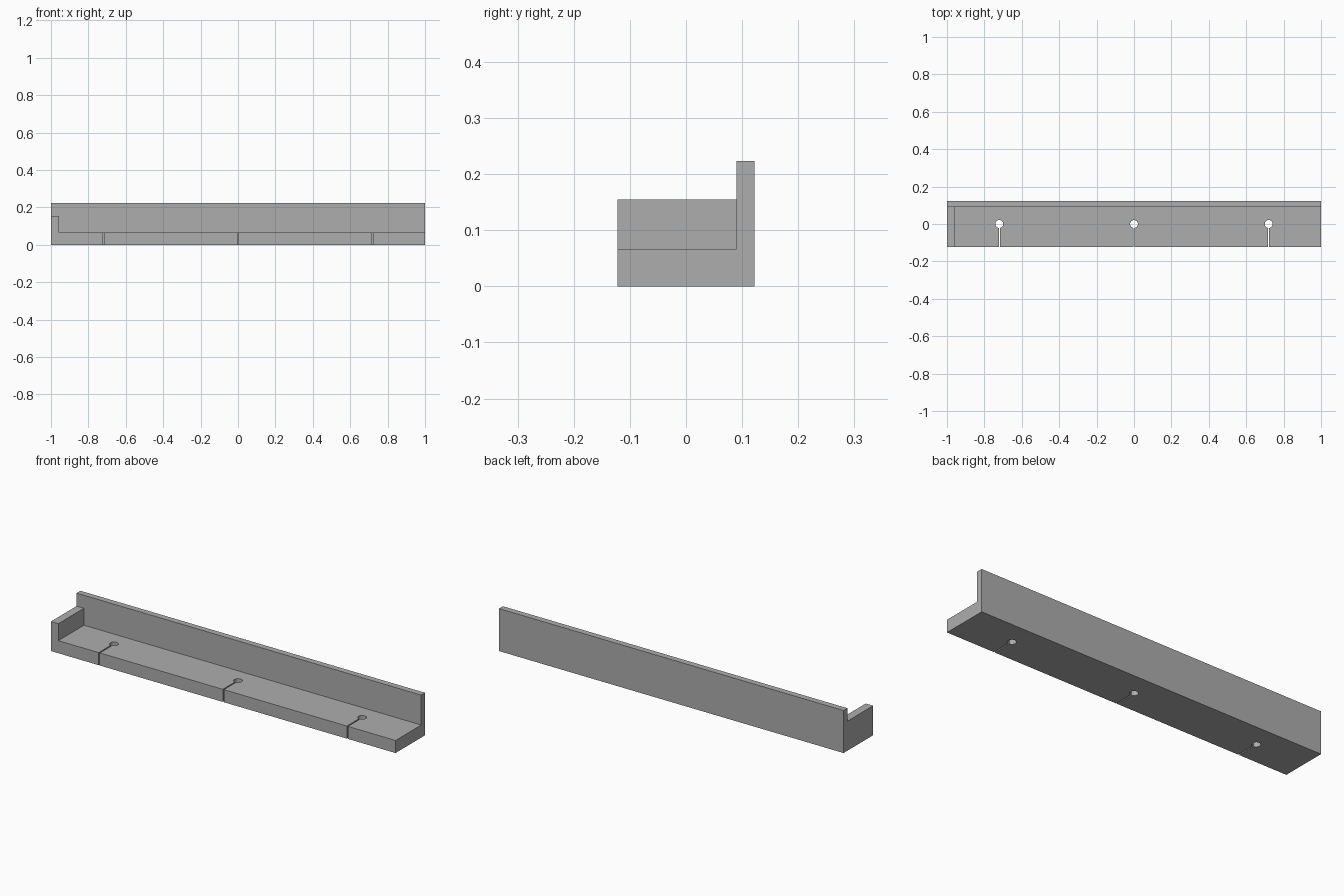
import bpy
import bmesh
from mathutils import Matrix

cube = bpy.data.objects.get("Cube")
if cube:
    bpy.data.objects.remove(cube, do_unlink=True)

BASE_Z, STOP_Z, WALL_Z = 0.066, 0.155, 0.223
FRONT, WALL_FRONT, BACK = -0.122, 0.09, 0.122
HOLE_R, SLOT_W = 0.021, 0.006

grey = bpy.data.materials.new("plain grey")
grey.use_nodes = True
colour = (0.42, 0.42, 0.42, 1)
grey.diffuse_color = colour
grey.node_tree.nodes["Principled BSDF"].inputs["Base Color"].default_value = colour


def finish(name, bm):
    bmesh.ops.recalc_face_normals(bm, faces=bm.faces)
    mesh = bpy.data.meshes.new(name)
    bm.to_mesh(mesh)
    bm.free()
    mesh.materials.append(grey)
    obj = bpy.data.objects.new(name, mesh)
    bpy.context.collection.objects.link(obj)
    return obj


def box(name, low, high):
    bm = bmesh.new()
    bmesh.ops.create_cube(bm, size=1)
    for v in bm.verts:
        v.co = [h if c > 0 else l for c, l, h in zip(v.co, low, high)]
    return finish(name, bm)


def combine(target, tool, operation):
    """Apply a boolean and discard the tool object."""
    mod = target.modifiers.new(operation, 'BOOLEAN')
    mod.operation, mod.object, mod.solver = operation, tool, 'EXACT'
    bpy.ops.object.select_all(action='DESELECT')
    bpy.context.view_layer.objects.active = target
    target.select_set(True)
    bpy.ops.object.modifier_apply(modifier=mod.name)
    bpy.data.objects.remove(tool, do_unlink=True)


# L-shaped rail: base shelf and back wall
profile = [(FRONT, 0), (BACK, 0), (BACK, WALL_Z), (WALL_FRONT, WALL_Z),
           (WALL_FRONT, BASE_Z), (FRONT, BASE_Z)]
bm = bmesh.new()
face = bm.faces.new([bm.verts.new((-1, y, z)) for y, z in profile])
ext = bmesh.ops.extrude_face_region(bm, geom=[face])
bmesh.ops.translate(bm, vec=(2, 0, 0),
                    verts=[g for g in ext["geom"] if isinstance(g, bmesh.types.BMVert)])
rail = finish("angled_rail", bm)

# End stop on the right
combine(rail, box("end_stop", (-1, FRONT, 0), (-0.957, 0.1, STOP_Z)), 'UNION')

# Cable holes with thin slots open to the front
for x in (-0.72, 0, 0.72):
    bm = bmesh.new()
    bmesh.ops.create_cone(bm, cap_ends=True, segments=32, radius1=HOLE_R,
                          radius2=HOLE_R, depth=0.3, matrix=Matrix.Translation((x, 0, 0)))
    combine(rail, finish("hole_cutter", bm), 'DIFFERENCE')
    slot = box("slot_cutter", (x - SLOT_W / 2, FRONT - 0.1, -0.1), (x + SLOT_W / 2, 0, 0.15))
    combine(rail, slot, 'DIFFERENCE')

bpy.ops.object.shade_smooth_by_angle()
